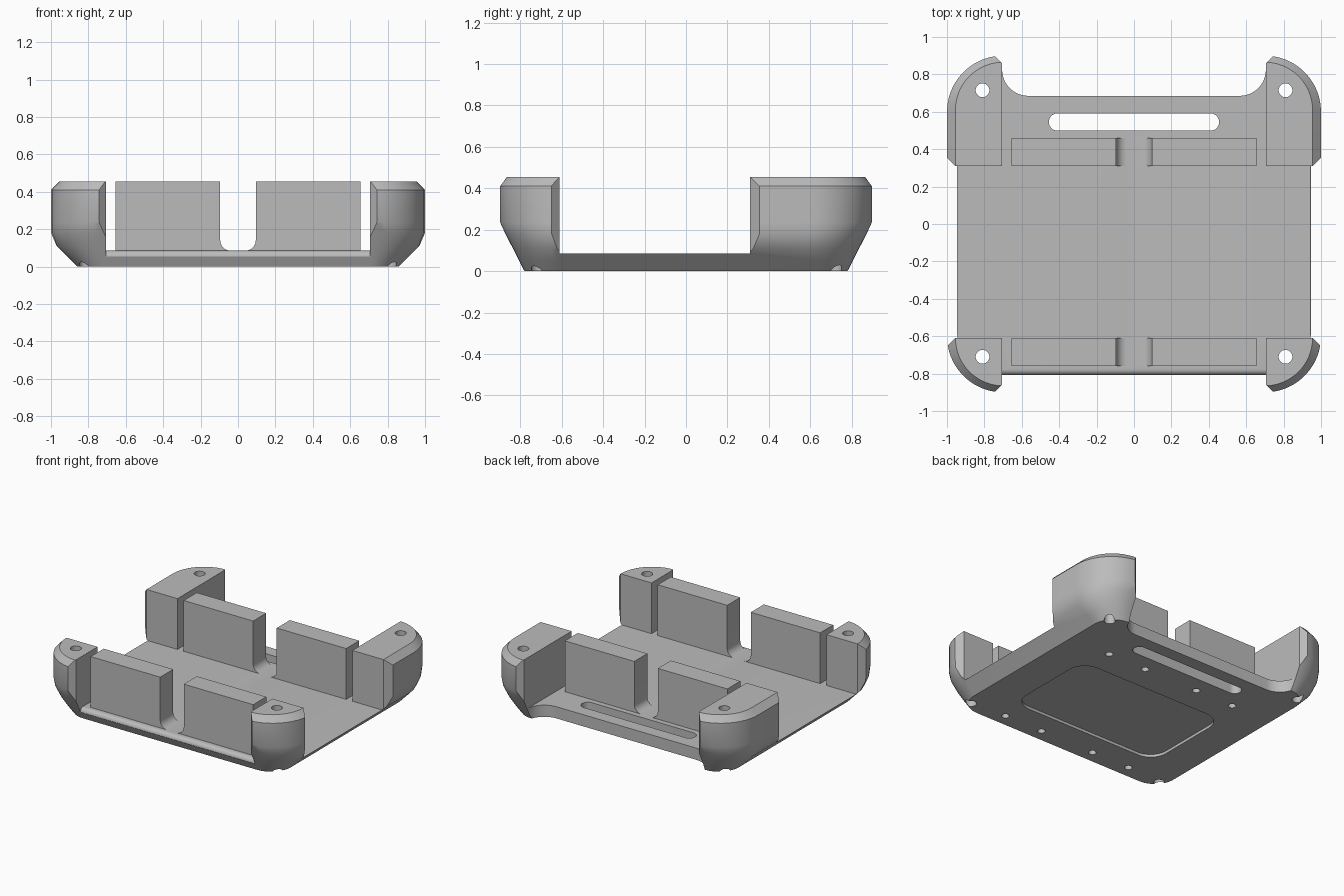
import bpy, bmesh
from math import sin, cos, pi, radians

if "Cube" in bpy.data.objects:
    bpy.data.objects.remove(bpy.data.objects["Cube"])

grey = bpy.data.materials.new("plain grey")
grey.use_nodes = True
grey.diffuse_color = (0.5, 0.5, 0.5, 1)
grey.node_tree.nodes["Principled BSDF"].inputs["Base Color"].default_value = (0.5, 0.5, 0.5, 1)


def arc(cx, cy, r, a0, a1, n=12):
    steps = [radians(a0 + (a1 - a0) * i / n) for i in range(n + 1)]
    return [(cx + r * cos(a), cy + r * sin(a)) for a in steps]


def rounded(hx, hy, r, cy=0.0):
    """Rounded rectangle outline, anticlockwise."""
    pts = []
    for sx, sy, a in ((1, 1, 0), (-1, 1, 90), (-1, -1, 180), (1, -1, 270)):
        pts += arc(sx * (hx - r), cy + sy * (hy - r), r, a, a + 90)
    return pts


def loft(name, rings):
    """Closed solid through matching rings of 3D points."""
    bm = bmesh.new()
    loops = [[bm.verts.new(p) for p in ring] for ring in rings]
    n = len(loops[0])
    for low, high in zip(loops, loops[1:]):
        for i in range(n):
            j = (i + 1) % n
            bm.faces.new((low[i], low[j], high[j], high[i]))
    bm.faces.new(loops[0][::-1])
    bm.faces.new(loops[-1])
    bmesh.ops.recalc_face_normals(bm, faces=bm.faces[:])
    mesh = bpy.data.meshes.new(name)
    bm.to_mesh(mesh)
    bm.free()
    obj = bpy.data.objects.new(name, mesh)
    bpy.context.collection.objects.link(obj)
    mesh.materials.append(grey)
    return obj


def prism(name, pts, z0, z1):
    return loft(name, [[(x, y, z) for x, y in pts] for z in (z0, z1)])


def combine(target, tools, operation):
    """Boolean the tools into the target, then remove them."""
    for tool in tools:
        tool.hide_render = True
        mod = target.modifiers.new("cut", 'BOOLEAN')
        mod.operation, mod.solver, mod.object = operation, 'EXACT', tool
    graph = bpy.context.evaluated_depsgraph_get()
    mesh = bpy.data.meshes.new_from_object(target.evaluated_get(graph))
    target.modifiers.clear()
    target.data = mesh
    for tool in tools:
        bpy.data.objects.remove(tool)


FLOOR, TOP = 0.085, 0.455

# Outer shell: tapered underside, upright sides, chamfered rim
sections = [(0, 0.86, 0.78, 0.16), (0.055, 0.915, 0.808, 0.2), (0.11, 0.97, 0.836, 0.25),
            (0.18, 1, 0.872, 0.28), (0.235, 1, 0.9, 0.3), (0.41, 1, 0.9, 0.3),
            (TOP, 0.955, 0.865, 0.255)]
tray = loft("corner_guard_tray",
            [[(x, y, z) for x, y in rounded(hx, hy, r)] for z, hx, hy, r in sections])

# Cross-shaped clearance that leaves four corner posts with bevelled ends
half = [(0.795, -0.95), (0.705, -0.86), (0.705, -0.61), (0.955, -0.61), (1.05, -0.705),
        (1.05, 0.405), (0.955, 0.31), (0.705, 0.31), (0.705, 0.86), (0.795, 0.95)]
cross = prism("clearance", half + [(-x, y) for x, y in reversed(half)], FLOOR, 0.6)

# Rear notch with filleted corners
side = [(0.705, 1.0)] + arc(0.565, 0.825, 0.14, 0, -90)
notch = prism("rear_notch", side + [(-x, y) for x, y in reversed(side)], -0.1, 0.0851)

# Rounded front lip between the posts
lip = [(-0.95, 0.055)] + [(-0.778 + y, z) for y, z in arc(0, 0.055, 0.03, 180, 90, 6)] + [(-0.95, 0.12)]
lip_cut = loft("lip_cut", [[(x, y, z) for y, z in lip] for x in (-0.705, 0.705)])
combine(tray, [cross, notch, lip_cut], 'DIFFERENCE')

# Upright support blocks with a fillet at the inner foot
profile = [(0.655, 0.04), (0.655, TOP), (0.095, TOP)] + arc(0.04, 0.14, 0.055, 0, -90, 8) + [(0.04, 0.04)]
blocks = [loft("block", [[(s * x, y, z) for x, z in profile] for y in (y0, y0 + 0.15)])
          for s in (-1, 1) for y0 in (-0.76, 0.31)]
combine(tray, blocks, 'UNION')

# Rear strap slot and shallow underside pocket
cuts = [prism("slot", rounded(0.455, 0.046, 0.0455, 0.545), -0.1, 0.2),
        prism("pocket", rounded(0.6, 0.352, 0.13, -0.167), -0.1, 0.02)]

# Through holes in the posts, blind holes under the blocks
for s in (-1, 1):
    for y in (-0.71, 0.715):
        cuts.append(prism("post_hole", arc(s * 0.81, y, 0.037, 0, 345, 23), -0.1, 0.6))
    for x in (0.22, 0.53):
        for y in (-0.69, 0.375):
            cuts.append(prism("block_hole", arc(s * x, y, 0.026, 0, 345, 23), -0.1, 0.3))
combine(tray, cuts, 'DIFFERENCE')

# Smooth curved walls, crisp edges
bpy.ops.object.select_all(action='DESELECT')
tray.select_set(True)
bpy.context.view_layer.objects.active = tray
bpy.ops.object.shade_smooth_by_angle(angle=radians(25))
